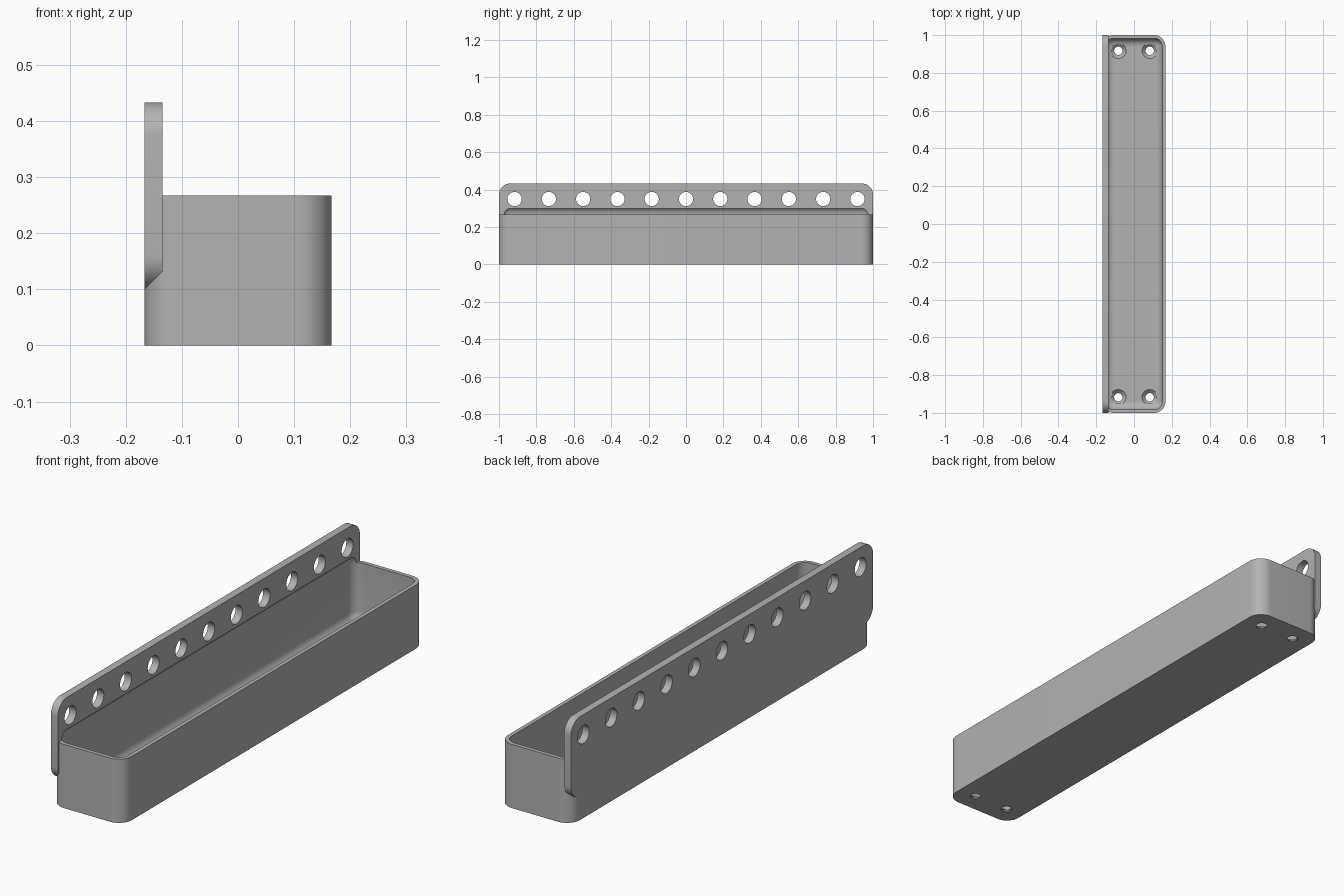
import bpy, bmesh, math
from mathutils import Vector, Matrix

default = bpy.data.objects.get("Cube")
if default:
    bpy.data.objects.remove(default, do_unlink=True)

HALF_X, HALF_Y = 1 / 6, 1.0
TRAY_H, PLATE_TOP, PLATE_BASE = 0.267, 0.433, 0.1
PLATE_IN = -0.135
WALL, FLOOR, RADIUS = 0.0167, 0.02, 0.06
SEG = 12


def box(bm, lo, hi):
    lo, hi = Vector(lo), Vector(hi)
    mat = Matrix.Translation((lo + hi) / 2) @ Matrix.Diagonal((*(hi - lo), 1))
    bmesh.ops.create_cube(bm, size=1, matrix=mat)


def round_edges(bm, radius, axis=None):
    """Round every edge, or only those running along one axis."""
    def chosen(e):
        d = (e.verts[1].co - e.verts[0].co).normalized()
        return axis is None or abs(d[axis]) > 0.9
    bmesh.ops.bevel(bm, geom=[e for e in bm.edges if chosen(e)], offset=radius,
                    segments=SEG, profile=0.5, affect='EDGES')


def make(name, bm):
    bmesh.ops.recalc_face_normals(bm, faces=bm.faces)
    mesh = bpy.data.meshes.new(name)
    bm.to_mesh(mesh)
    bm.free()
    obj = bpy.data.objects.new(name, mesh)
    bpy.context.collection.objects.link(obj)
    return obj


def combine(target, tool, operation):
    mod = target.modifiers.new(operation.lower(), 'BOOLEAN')
    mod.operation, mod.solver, mod.object = operation, 'EXACT', tool
    bpy.context.view_layer.objects.active = target
    bpy.ops.object.modifier_apply(modifier=mod.name)
    bpy.data.objects.remove(tool, do_unlink=True)


# Tray body with rounded upright corners
bm = bmesh.new()
box(bm, (-HALF_X, -HALF_Y, 0), (HALF_X, HALF_Y, TRAY_H))
round_edges(bm, RADIUS, axis=2)
tray = make("tray", bm)

# Upright mounting plate, rounded in outline, with a sloped lower edge
bm = bmesh.new()
box(bm, (-HALF_X, -HALF_Y, PLATE_BASE), (PLATE_IN, HALF_Y, PLATE_TOP))
round_edges(bm, RADIUS, axis=0)
cut = bmesh.ops.bisect_plane(bm, geom=bm.verts[:] + bm.edges[:] + bm.faces[:],
                             plane_co=(-HALF_X, 0, PLATE_BASE + 0.0005),
                             plane_no=(1, 0, -1), clear_outer=True)
rim = [e for e in cut["geom_cut"] if isinstance(e, bmesh.types.BMEdge)]
bmesh.ops.holes_fill(bm, edges=rim)
combine(tray, make("mounting_plate", bm), 'UNION')

# Hollow with all edges rounded, reaching a little way up the plate
bm = bmesh.new()
box(bm, (-HALF_X + WALL, -HALF_Y + WALL, FLOOR),
    (HALF_X - WALL, HALF_Y - WALL, 0.31))
round_edges(bm, RADIUS - WALL)
combine(tray, make("hollow", bm), 'DIFFERENCE')

# Row of round holes through the plate
bm = bmesh.new()
turn = Matrix.Rotation(math.pi / 2, 4, 'Y')
for i in range(-5, 6):
    bmesh.ops.create_cone(bm, cap_ends=True, segments=40, radius1=0.038,
                          radius2=0.038, depth=0.1,
                          matrix=Matrix.Translation((-0.15, i / 6 * 1.1, 0.35)) @ turn)
combine(tray, make("plate_holes", bm), 'DIFFERENCE')

# Countersunk screw holes in the floor: straight shaft, then a flared head
for r1, r2, z1, z2 in ((0.022, 0.022, -0.02, 0.05), (0.022, 0.042, 0.002, FLOOR + 0.001)):
    bm = bmesh.new()
    for x in (-0.083, 0.083):
        for y in (-0.917, 0.917):
            bmesh.ops.create_cone(bm, cap_ends=True, segments=32, radius1=r1,
                                  radius2=r2, depth=z2 - z1,
                                  matrix=Matrix.Translation((x, y, (z1 + z2) / 2)))
    combine(tray, make("screw_holes", bm), 'DIFFERENCE')

# Single grey plastic
grey = bpy.data.materials.new("grey plastic")
grey.use_nodes = True
colour = (0.45, 0.45, 0.45, 1)
grey.diffuse_color = colour
grey.node_tree.nodes["Principled BSDF"].inputs["Base Color"].default_value = colour
tray.data.materials.clear()
tray.data.materials.append(grey)
for face in tray.data.polygons:
    face.material_index = 0

bpy.ops.object.select_all(action='DESELECT')
tray.select_set(True)
bpy.context.view_layer.objects.active = tray
bpy.ops.object.shade_smooth_by_angle(angle=math.radians(30))
